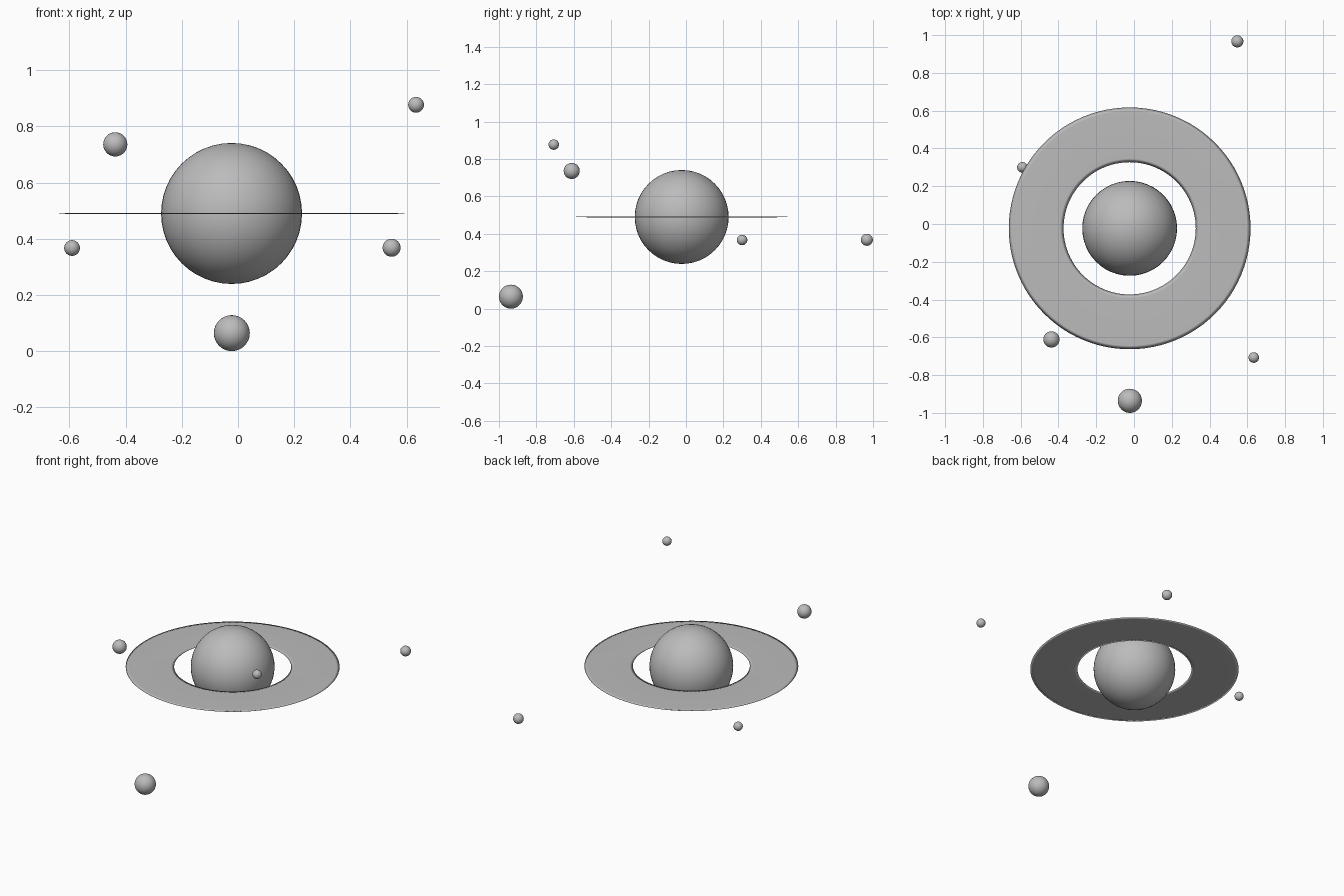
import bpy

if "Cube" in bpy.data.objects:
    bpy.data.objects.remove(bpy.data.objects["Cube"])

grey = bpy.data.materials.new("plain grey")
grey.diffuse_color = (0.5, 0.5, 0.5, 1)
grey.use_nodes = True
grey.node_tree.nodes["Principled BSDF"].inputs["Base Color"].default_value = grey.diffuse_color


def finish(name):
    ob = bpy.context.object
    ob.name = name
    ob.data.materials.append(grey)
    bpy.ops.object.shade_smooth()
    return ob


def ball(name, centre, radius, segments=32):
    bpy.ops.mesh.primitive_uv_sphere_add(segments=segments, ring_count=segments // 2,
                                         radius=radius, location=centre)
    return finish(name)


# Planet
CENTRE = (-0.023, -0.023, 0.49)
ball("planet", CENTRE, 0.251, 48)

# Thin flat ring: a torus squashed almost to a disc
bpy.ops.mesh.primitive_torus_add(location=CENTRE, major_segments=96, minor_segments=12,
                                 major_radius=0.495, minor_radius=0.145)
ring = finish("ring")
ring.scale.z = 0.01
bpy.ops.object.transform_apply(location=False, rotation=False, scale=True)

# Moons scattered around the planet
moons = [
    ((-0.437, -0.611, 0.736), 0.043),
    ((0.634, -0.707, 0.877), 0.028),
    ((-0.591, 0.300, 0.367), 0.028),
    ((0.547, 0.967, 0.368), 0.032),
    ((-0.022, -0.936, 0.064), 0.064),
]
for i, (centre, radius) in enumerate(moons, 1):
    ball(f"moon_{i}", centre, radius)
